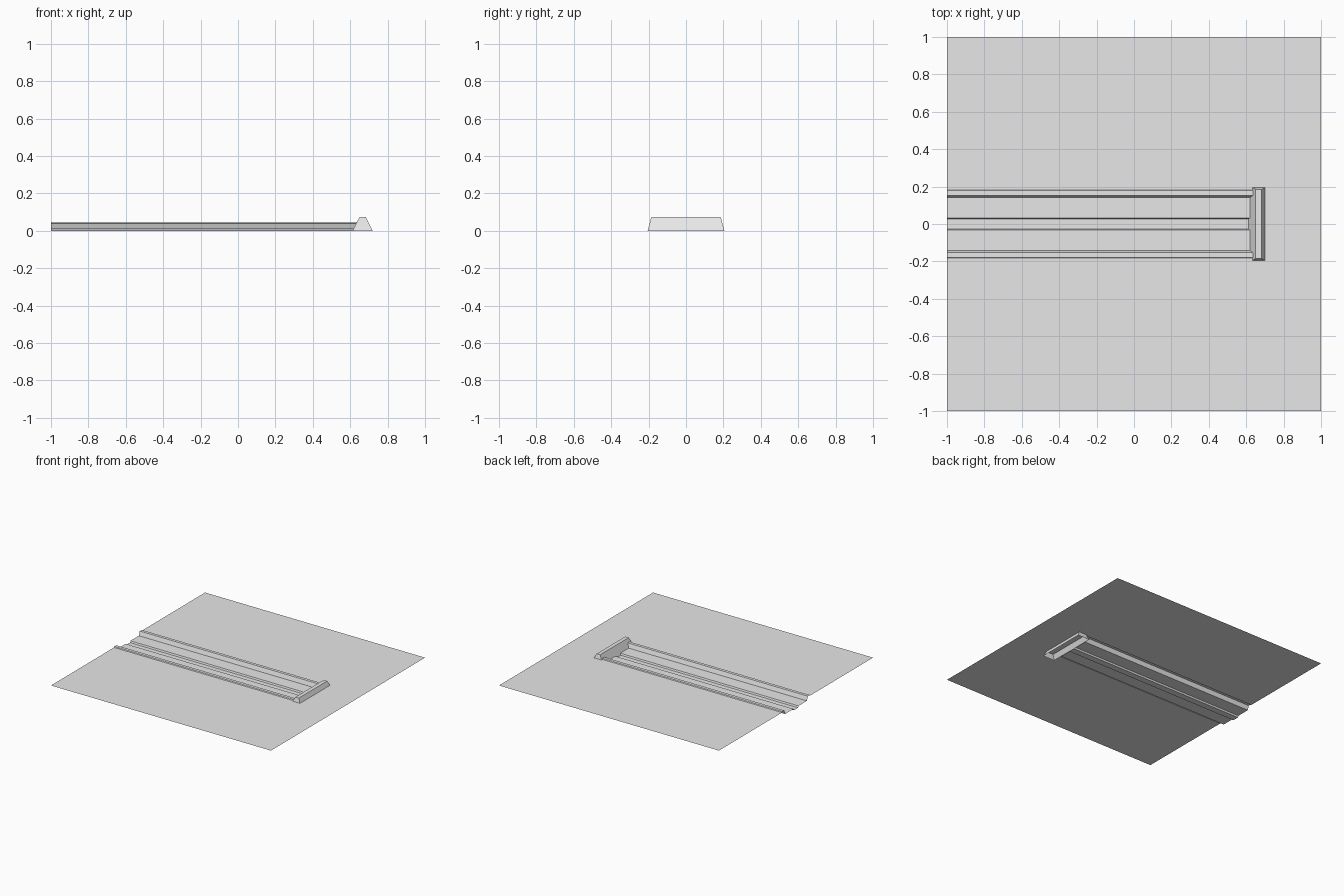
import bpy
import bmesh

old = bpy.data.objects.get("Cube")
if old:
    bpy.data.objects.remove(old, do_unlink=True)

grey = bpy.data.materials.new("plain grey")
grey.use_nodes = True
colour = (0.8, 0.8, 0.8, 1)
grey.diffuse_color = colour
grey.node_tree.nodes["Principled BSDF"].inputs["Base Color"].default_value = colour

GROUND = 0.04          # ground level above the channel bed
LIP_OUT = 0.182        # outer foot of the channel lip
BASE_X, TOP_X = (0.613, 0.72), (0.65, 0.682)
WALL_TOP = 0.075


def finish(bm, name):
    mesh = bpy.data.meshes.new(name)
    bm.to_mesh(mesh)
    bm.free()
    mesh.materials.append(grey)
    obj = bpy.data.objects.new(name, mesh)
    bpy.context.collection.objects.link(obj)
    return obj


def wall_face_x(z):
    """x of the wall's sloping inner face at height z."""
    return BASE_X[0] + (TOP_X[0] - BASE_X[0]) * z / WALL_TOP


# Flat ground with a slot left open for the channel
bm = bmesh.new()
xs = (-1, wall_face_x(GROUND), 1)
ys = (-1, -LIP_OUT, LIP_OUT, 1)
grid = [[bm.verts.new((x, y, GROUND)) for y in ys] for x in xs]
for i in range(2):
    for j in range(3):
        if (i, j) != (0, 1):
            bm.faces.new((grid[i][j], grid[i + 1][j],
                          grid[i + 1][j + 1], grid[i][j + 1]))
finish(bm, "ground")

# Stepped channel: half profile (y, z) mirrored, run from the edge to the wall
half = [(LIP_OUT, GROUND), (0.178, 0.047), (0.153, 0.047),
        (0.141, 0.013), (0.032, 0.013), (0.027, 0.0)]
profile = [(-y, z) for y, z in half] + half[::-1]
bm = bmesh.new()
start = [bm.verts.new((-1, y, z)) for y, z in profile]
end = [bm.verts.new((wall_face_x(z), y, z)) for y, z in profile]
for k in range(len(profile) - 1):
    bm.faces.new((start[k], end[k], end[k + 1], start[k + 1]))
finish(bm, "channel")

# End wall: tapered block, open underneath
bm = bmesh.new()


def ring(x_range, y, z):
    a, b = x_range
    return [bm.verts.new(p) for p in
            ((a, -y, z), (b, -y, z), (b, y, z), (a, y, z))]


low = ring(BASE_X, 0.205, 0)
high = ring(TOP_X, 0.185, WALL_TOP)
for k in range(4):
    n = (k + 1) % 4
    bm.faces.new((low[k], low[n], high[n], high[k]))
bm.faces.new(high)
finish(bm, "end_wall")
